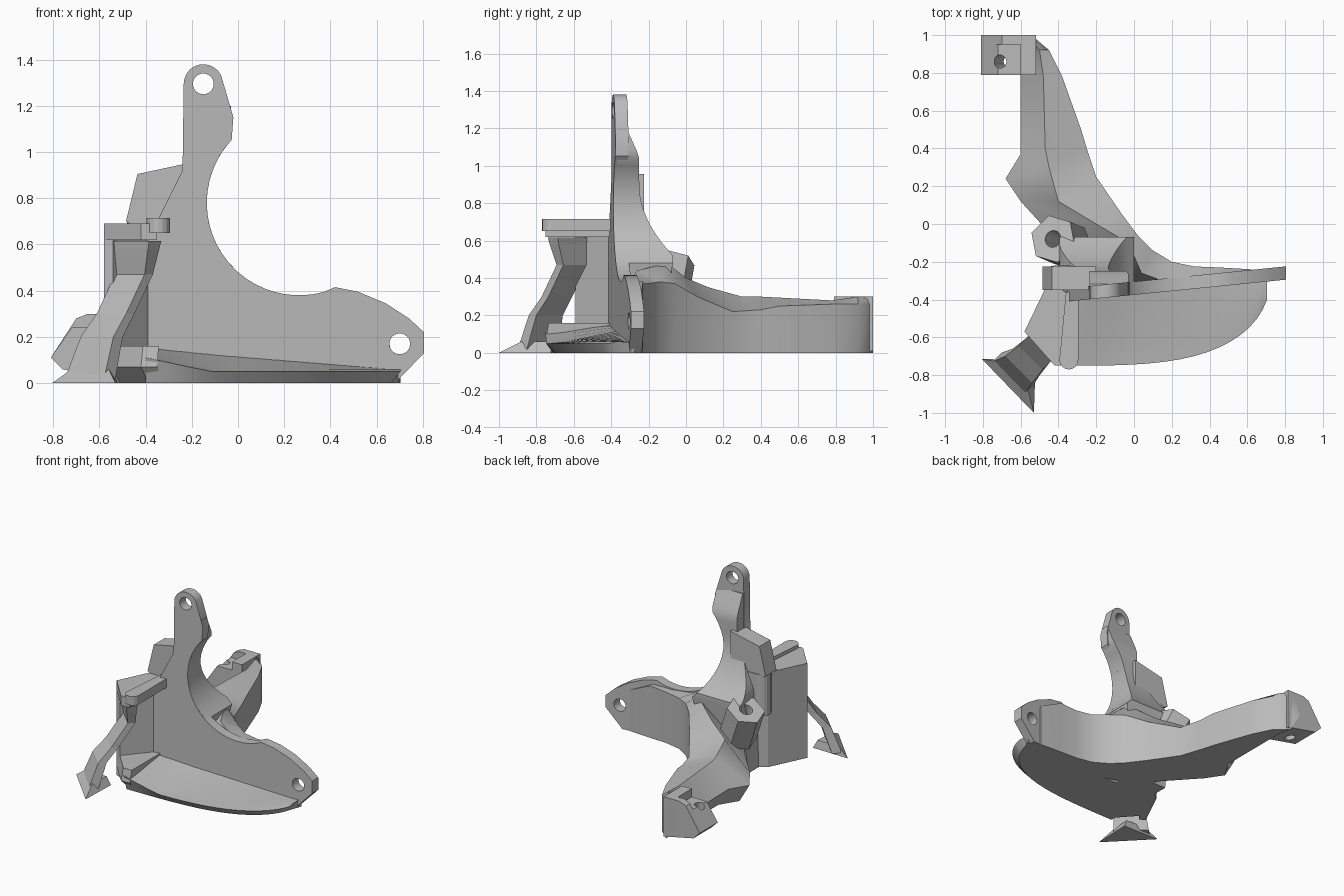
import bpy
import bmesh
import math
from mathutils import Vector

cube = bpy.data.objects.get("Cube")
if cube:
    bpy.data.objects.remove(cube)

shade = .5
grey = bpy.data.materials.new("Cast grey")
grey.use_nodes = True
grey.diffuse_color = (shade, shade, shade, 1)
grey.node_tree.nodes["Principled BSDF"].inputs["Base Color"].default_value = grey.diffuse_color


def activate(obj):
    bpy.ops.object.select_all(action='DESELECT')
    obj.select_set(True)
    bpy.context.view_layer.objects.active = obj


def loft(name, rings, smooth=False):
    """Skin a list of equal point rings and cap both ends."""
    bm = bmesh.new()
    rows = [[bm.verts.new(point) for point in ring] for ring in rings]
    count = len(rows[0])
    for row, following in zip(rows, rows[1:]):
        for i in range(count):
            j = (i + 1) % count
            bm.faces.new((row[i], row[j], following[j], following[i]))
    bm.faces.new(rows[0])
    bm.faces.new(rows[-1])
    bmesh.ops.recalc_face_normals(bm, faces=bm.faces)
    mesh = bpy.data.meshes.new(name)
    bm.to_mesh(mesh)
    bm.free()
    mesh.materials.append(grey)
    obj = bpy.data.objects.new(name, mesh)
    bpy.context.collection.objects.link(obj)
    if smooth:
        activate(obj)
        bpy.ops.object.shade_smooth_by_angle(angle=math.radians(35))
    return obj


def slab(name, outline, bottom, top):
    """Extrude a plan outline upwards."""
    return loft(name, [[(x, y, z) for x, y in outline] for z in (bottom, top)])


def upright(name, outline, front, back, skew=0, smooth=False):
    """Extrude an elevation outline backwards, optionally skewed along x."""
    return loft(name, [[(x, y + skew * x, z) for x, z in outline]
                       for y in (front, back)], smooth)


def rod(name, centre, axis, radius, length, sides):
    axis = Vector(axis).normalized()
    across = axis.orthogonal().normalized()
    along = axis.cross(across)
    angles = [math.tau * i / sides for i in range(sides)]
    return loft(name, [[Vector(centre) + axis * end * length / 2
                        + (across * math.cos(a) + along * math.sin(a)) * radius
                        for a in angles] for end in (-1, 1)])


def drill(obj, centre, axis, radius=.045, length=.5):
    cutter = rod("hole_cutter", centre, axis, radius, length, 24)
    cutter.hide_render = True
    modifier = obj.modifiers.new("Hole", 'BOOLEAN')
    modifier.operation = 'DIFFERENCE'
    modifier.solver = 'EXACT'
    modifier.object = cutter
    activate(obj)
    bpy.ops.object.modifier_apply(modifier=modifier.name)
    bpy.data.objects.remove(cutter)


def arc(centre, radius, start, end, steps):
    angles = [math.radians(start + (end - start) * i / steps) for i in range(steps + 1)]
    return [(centre[0] + radius * math.cos(a), centre[1] + radius * math.sin(a))
            for a in angles]


# Front plate: rounded upright, large concave cut, pointed lobe, two bolt holes
bore, bore_radius = (.265, .78), .4
plate_front, plate_skew = -.375, .1
eye, bolt = (-.15, 1.295), (.7, .17)
outline = [(-.4, 0), (-.4, .6), (-.24, .92)]
outline += arc(eye, .085, 180, 25, 10)
outline += [(-.02, 1.15)]
outline += arc(bore, bore_radius, 137, 285, 24)
outline += [(.42, .415), (.52, .395), (.64, .345), (.74, .28), (.805, .22), (.805, .13), (.68, 0)]
plate = upright("front_plate", outline, plate_front, plate_front + .07, plate_skew, True)
for x, z in (eye, bolt):
    drill(plate, (x, plate_front, z), (0, 1, 0))


# Flared web behind the upright, following the concave cut
def web_ring(level):
    right = bore[0] - math.sqrt(bore_radius ** 2 - (min(level, 1.05) - bore[1]) ** 2)
    left = -.235 - .16 * min(1, max(0, .93 - level) / .35)
    back = -.25 + .2 * (max(0, .9 - level) / .4) ** 2 - .45 * max(0, level - 1.05)
    back = min(back, -.07)
    return [(left, -.37, level), (right, -.37, level),
            (right, back, level), (left, back, level)]


web_base = [(-.4, -.36, 0), (-.1, -.36, 0), (-.1, -.15, 0), (-.4, -.15, 0)]
loft("upright_web", [web_base] + [web_ring(.48 + .04 * i) for i in range(19)], True)

# Rear arm sweeping from the plate: outer top edge, ridge, inner edge
stations = [
    ((.62, -.24, .3), (.62, -.28, .3), (.62, -.3)),
    ((.45, -.23, .38), (.45, -.28, .38), (.45, -.3)),
    ((.32, -.225, .37), (.3, -.3, .375), (.28, -.33)),
    ((.2, -.2, .37), (.15, -.3, .385), (.1, -.33)),
    ((.1, -.14, .38), (.04, -.26, .44), (-.1, -.3)),
    ((.02, -.06, .37), (-.03, -.1, .48), (-.3, -.25)),
    ((-.07, .06, .3), (-.2, 0, .4), (-.4, -.1)),
    ((-.2, .25, .22), (-.4, .12, .35), (-.6, .12)),
    ((-.25, .4, .23), (-.45, .3, .3), (-.68, .24)),
    ((-.28, .5, .25), (-.47, .4, .3), (-.6, .37)),
    ((-.38, .78, .26), (-.48, .78, .28), (-.6, .78)),
    ((-.45, .92, .26), (-.5, .92, .3), (-.6, .92)),
    ((-.52, .98, .26), (-.56, 1, .3), (-.62, 1))]
loft("rear_arm", [[(outer[0], outer[1], 0), outer, ridge,
                   (inner[0], inner[1], ridge[2] * .45),
                   (inner[0] + .08, inner[1], 0)]
                  for outer, ridge, inner in stations], True)

# Tilted clamp at the end of the arm
underside = [(-.81, .11), (-.76, .06), (-.52, .01)]
upright("clamp_rim", underside + [(-.52, .3), (-.65, .3), (-.7, .28)], .95, 1)
upright("clamp_cheek", [(-.6, .03), (-.52, .01), (-.52, .3), (-.6, .3)], .79, .96)
clamp = upright("clamp_block", underside + [(-.52, .24), (-.72, .24)], .79, .96)
drill(clamp, (-.7, .86, .2), (-.3, 0, 1), .035)

# Sloping tray with a rounded rim in front of the plate
tray_rings = []
for i in range(17):
    reach = math.sin(math.radians(5 * i))
    x = -.4 + 1.12 * reach
    back = plate_front + .03 + plate_skew * x
    rim = -.3 - .45 * math.sqrt(1 - reach ** 3.5)
    depth = back - rim
    rim_height = .05 + .06 * max(0, 1 - reach * 4)
    tray_rings.append([(x, back, 0), (x - .04 * reach, rim + depth * .1, 0), (x, rim, rim_height),
                       (x, rim + depth * .25, rim_height + .01), (x, back, .155 - .1 * reach)])
loft("tray", tray_rings, True)

# Side frame: tapered base, wall, cap and fin share one corner
frame = [(-.58, -.57), (-.42, -.75), (-.35, -.75), (-.35, -.37), (-.45, -.3)]
loft("frame_base", [[(x * scale, y * scale, z) for x, y in frame]
                    for scale, z in ((.92, 0), (1, .07), (.98, .16))])
slab("side_panel", [frame[0], (-.54, -.59), (-.37, -.39), (-.38, -.25), frame[-1]], 0, .68)
slab("frame_cap", frame, .62, .69)
slab("cap_fin", arc((-.345, -.72), .05, 180, 360, 8) + [(-.295, -.36), (-.36, -.36)], .65, .715)

# Leaning side post joining the upright
upright("side_post", [(-.2, .955), (-.435, .905), (-.485, .7), (-.45, .68), (-.2, .68)],
        -.35, -.225)
slab("post_foot", arc((-.42, -.28), .06, 90, 270, 8) + [(-.3, -.36), (-.3, -.22)], .4, .7)

# Bored boss on the inner side
boss_axis = Vector((-.35, .15, .85))
boss_centre = Vector((-.38, -.1, .38))
boss = rod("bored_boss", boss_centre, boss_axis, .13, .26, 6)
drill(boss, boss_centre, boss_axis)

# Strut below the cap: centre and width of each section
side = Vector((1, -1, 0)).normalized()
outward = Vector((-1, -1, 0)).normalized()
sections = [((-.45, -.62, .615), .26), ((-.45, -.62, .58), .24), ((-.45, -.61, .47), .18),
            ((-.53, -.69, .3), .18), ((-.59, -.75, .2), .2), ((-.64, -.79, .02), .24)]
corners = [(-1, -1), (1, -1), (1, 1), (-1, 1)]
loft("strut", [[Vector(centre) + side * a * width / 2 + outward * b * width / 7
                for a, b in corners] for centre, width in sections])

# Pointed foot
loft("foot", [[(-.805, -.715, 0), (-.53, -1, 0), (-.52, -.72, 0)],
              [(-.72, -.73, .06), (-.56, -.88, .06), (-.55, -.73, .06)]])
